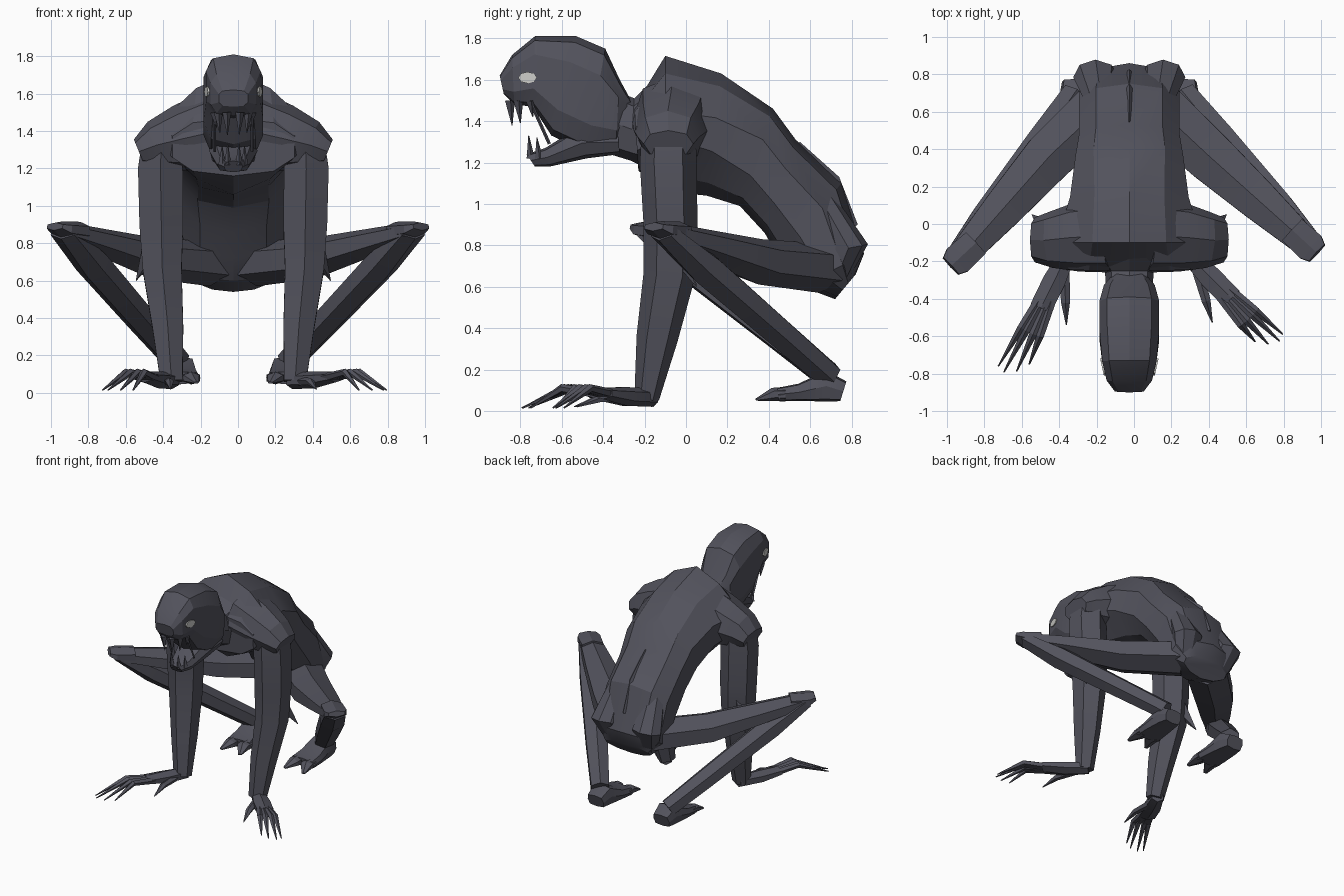
import bpy, bmesh
from math import sin, cos, pi, copysign
from mathutils import Vector as V

if "Cube" in bpy.data.objects:
    bpy.data.objects.remove(bpy.data.objects["Cube"])

CX = -0.025  # body centre line


def material(name, rgb):
    m = bpy.data.materials.new(name)
    m.use_nodes = True
    m.diffuse_color = (*rgb, 1)
    m.node_tree.nodes["Principled BSDF"].inputs["Base Color"].default_value = (*rgb, 1)
    return m


SKIN = material("dark grey skin", (0.085, 0.085, 0.108))
EYE = material("pale eye", (0.6, 0.6, 0.58))


def loft(name, rings, mat=SKIN, angle=0.4):
    """Skin a list of equal point rings and cap both ends."""
    bm = bmesh.new()
    loops = [[bm.verts.new(p) for p in ring] for ring in rings]
    n = len(loops[0])
    for a, b in zip(loops, loops[1:]):
        for i in range(n):
            j = (i + 1) % n
            bm.faces.new((a[i], a[j], b[j], b[i]))
    bm.faces.new(loops[0])
    bm.faces.new(loops[-1])
    bmesh.ops.recalc_face_normals(bm, faces=bm.faces)
    me = bpy.data.meshes.new(name)
    bm.to_mesh(me)
    bm.free()
    me.materials.append(mat)
    ob = bpy.data.objects.new(name, me)
    bpy.context.collection.objects.link(ob)
    bpy.ops.object.select_all(action="DESELECT")
    ob.select_set(True)
    bpy.context.view_layer.objects.active = ob
    bpy.ops.object.shade_smooth_by_angle(angle=angle)
    return ob


def ring(centre, u, v, n, power=1.0):
    pts = []
    for i in range(n):
        a = 2 * pi * i / n
        s, c = sin(a), cos(a)
        s, c = copysign(abs(s) ** power, s), copysign(abs(c) ** power, c)
        pts.append(centre + u * s + v * c)
    return pts


def trunk(name, stations, n=10, power=0.85):
    """Symmetric loft; station = top y, top z, bottom y, bottom z, half width, [power]."""
    rings = []
    for ty, tz, by, bz, hw, *own in stations:
        top, bot = V((CX, ty, tz)), V((CX, by, bz))
        rings.append(ring((top + bot) / 2, V((hw, 0, 0)), (top - bot) / 2, n,
                          own[0] if own else power))
    return loft(name, rings)


def limb(name, pts, radii, ref, n=6, power=1.0):
    """Tapered tube; radii are (across, along ref)."""
    pts = [V(p) for p in pts]
    rings = []
    for i, p in enumerate(pts):
        t = (pts[min(i + 1, len(pts) - 1)] - pts[max(i - 1, 0)]).normalized()
        v = (V(ref) - t * t.dot(V(ref))).normalized()
        rings.append(ring(p, t.cross(v) * radii[i][0], v * radii[i][1], n, power))
    return loft(name, rings, angle=0.3)


def spike(name, base, tip, r):
    return limb(name, [base, tip], [(r, r), (0.002, 0.002)], (1, 0.1, 0), 4)


# Torso, neck and spine ridge
trunk("torso", [
    (-.25, 1.47, -.23, 1.16, .34), (-.1, 1.715, -.1, 1.06, .42, 1.42),
    (.17, 1.63, .1, 1.04, .335, 1.1), (.42, 1.46, .26, .99, .3),
    (.53, 1.31, .38, .86, .28), (.75, 1.1, .46, .72, .28),
    (.86, .76, .56, .6, .28, 1), (.82, .66, .72, .54, .2, 1.1)])
trunk("neck", [
    (-.42, 1.58, -.4, 1.25, .12), (-.25, 1.51, -.27, 1.21, .13),
    (-.1, 1.66, -.12, 1.14, .22)], 8)
trunk("spine_ridge", [
    (.55, 1.3, .5, 1.25, .02), (.74, 1.13, .68, 1.08, .035),
    (.83, .9, .78, .87, .02)], 4, 1)

# Skull, lower jaw and teeth
trunk("skull", [
    (-.9, 1.62, -.88, 1.53, .08), (-.84, 1.72, -.83, 1.48, .125),
    (-.73, 1.81, -.74, 1.47, .15), (-.53, 1.81, -.65, 1.33, .165),
    (-.39, 1.75, -.48, 1.25, .165), (-.32, 1.6, -.34, 1.27, .14),
    (-.26, 1.49, -.3, 1.36, .09)], 10, .62)
trunk("lower_jaw", [
    (-.77, 1.24, -.73, 1.18, .05), (-.68, 1.27, -.66, 1.18, .09),
    (-.52, 1.37, -.48, 1.22, .13), (-.33, 1.36, -.32, 1.24, .12)], 8, .7)
for s in (-1, 1):
    for k, (x, y, size) in enumerate([(.035, -.85, .09), (.08, -.81, .08),
                                      (.1, -.75, .05)]):
        spike(f"upper_tooth_{k}", (CX + s * x, y, 1.5),
              (CX + s * x * .9, y + .01, 1.47 - size), .024)
    for k, (x, y, size) in enumerate([(.03, -.75, .07), (.06, -.71, .06)]):
        spike(f"lower_tooth_{k}", (CX + s * x, y, 1.22),
              (CX + s * x, y - .01, 1.26 + size), .02)
    # Cheek sinew stretched across the open mouth
    limb("cheek_sinew", [(CX + s * .1, -.75, 1.49), (CX + s * .1, -.66, 1.29)],
         [(.008, .008)] * 2, (1, 0, 0), 4)
    # Eye plate lying along the side of the face
    loft("eye", [ring(V((CX + s * x, -.765, 1.61)), V((s * .01, .045, 0)),
                      V((0, 0, .028)), 8) for x in (.137, .146)], EYE)


# Limbs, with a slightly different pose on each side
def build_side(s, tag, knee_x, knee_y, heading, reach):
    X = lambda x: CX + s * x
    # Shoulder, arm and elbow spur
    limb(tag + "_shoulder", [(X(.1), -.06, 1.4), (X(.28), -.07, 1.36),
                             (X(.42), -.085, 1.325), (X(.505), -.085, 1.29)],
         [(.2, .22), (.185, .18), (.15, .13), (.12, .07)], (0, 0, 1), 8, .9)
    limb(tag + "_arm", [
        (X(.385), -.085, 1.34), (X(.39), -.085, 1.2),
        (X(.385), -.075, .9), (X(.38), -.08, .66), (X(.35), -.14, .35),
        (X(.33), -.19, .06)],
        [(.12, .13), (.138, .138), (.135, .13), (.12, .125),
         (.095, .1), (.068, .06)], (0, 1, 0))
    spike(tag + "_elbow_spur", (X(.43), -.03, .78), (X(.52), .05, .6), .06)

    # Hand fanned out from the wrist
    def spot(r, turn, z):
        a = heading + turn
        return (X(.35) + s * sin(a) * r, -.2 - cos(a) * r, z)
    limb(tag + "_palm", [spot(-.05, 0, .065), spot(.12, 0, .07), spot(.28, 0, .085)],
         [(.05, .045), (.07, .045), (.068, .028)], (0, 0, 1))
    for k, (turn, length) in enumerate([(-.15, .88), (-.06, .97), (.04, 1.02), (.11, 1)]):
        limb(f"{tag}_finger_{k}",
             [spot(.23, turn, .08), spot(.42, turn, .11), spot(reach * length, turn * .9, .015)],
             [(.027, .024), (.022, .02), (.004, .004)], (0, 0, 1), 5)
    limb(tag + "_thumb", [spot(.06, -.5, .06), spot(.22, -.5, .06), spot(.34, -.5, .02)],
         [(.03, .025), (.025, .02), (.003, .003)], (0, 0, 1), 5)

    # Buttock, thigh, shin and kneecap
    limb(tag + "_buttock", [(X(.16), .66, 1.0), (X(.18), .785, .79), (X(.15), .72, .64)],
         [(.08, .07), (.12, .095), (.08, .06)], (0, 1, 0), 8)
    knee = V((s * knee_x, knee_y, .865))
    hip, mid = V((X(.12), .65, .69)), V((X(.43), .36, .72))
    ankle = V((X(.3), .69, .17))
    limb(tag + "_thigh", [hip, mid, mid.lerp(knee, .5), knee],
         [(.17, .12), (.155, .11), (.125, .08), (.085, .05)], (0, 0, 1))
    limb(tag + "_shin", [knee, knee.lerp(ankle, .25), knee.lerp(ankle, .7), ankle],
         [(.09, .05), (.1, .085), (.09, .075), (.075, .07)], (0, 0, 1))
    out = V((s * .7, -.65, 0))
    limb(tag + "_kneecap", [knee - out * .12, knee + out * .02 + V((0, 0, .01)),
                            knee + out * .07 + V((0, 0, .025))],
         [(.09, .05), (.095, .042), (.07, .022)], (0, 0, 1))

    # Flat-soled foot with two pointed toes
    limb(tag + "_foot", [(X(.29), .76, .095), (X(.29), .68, .12), (X(.285), .55, .09),
                         (X(.28), .45, .08)],
         [(.07, .05), (.085, .075), (.1, .042), (.105, .033)], (0, 0, 1), 8, .5)
    for k, x in enumerate((.225, .335)):
        limb(f"{tag}_toe_{k}", [(X(x), .48, .08), (X(x), .42, .08),
                                (X(x + (x - .28) * .5), .34, .055)],
             [(.055, .035), (.05, .032), (.015, .006)], (0, 0, 1), 6)


build_side(1, "left", .93, -.11, .78, .61)
build_side(-1, "right", .93, -.18, .46, .66)
